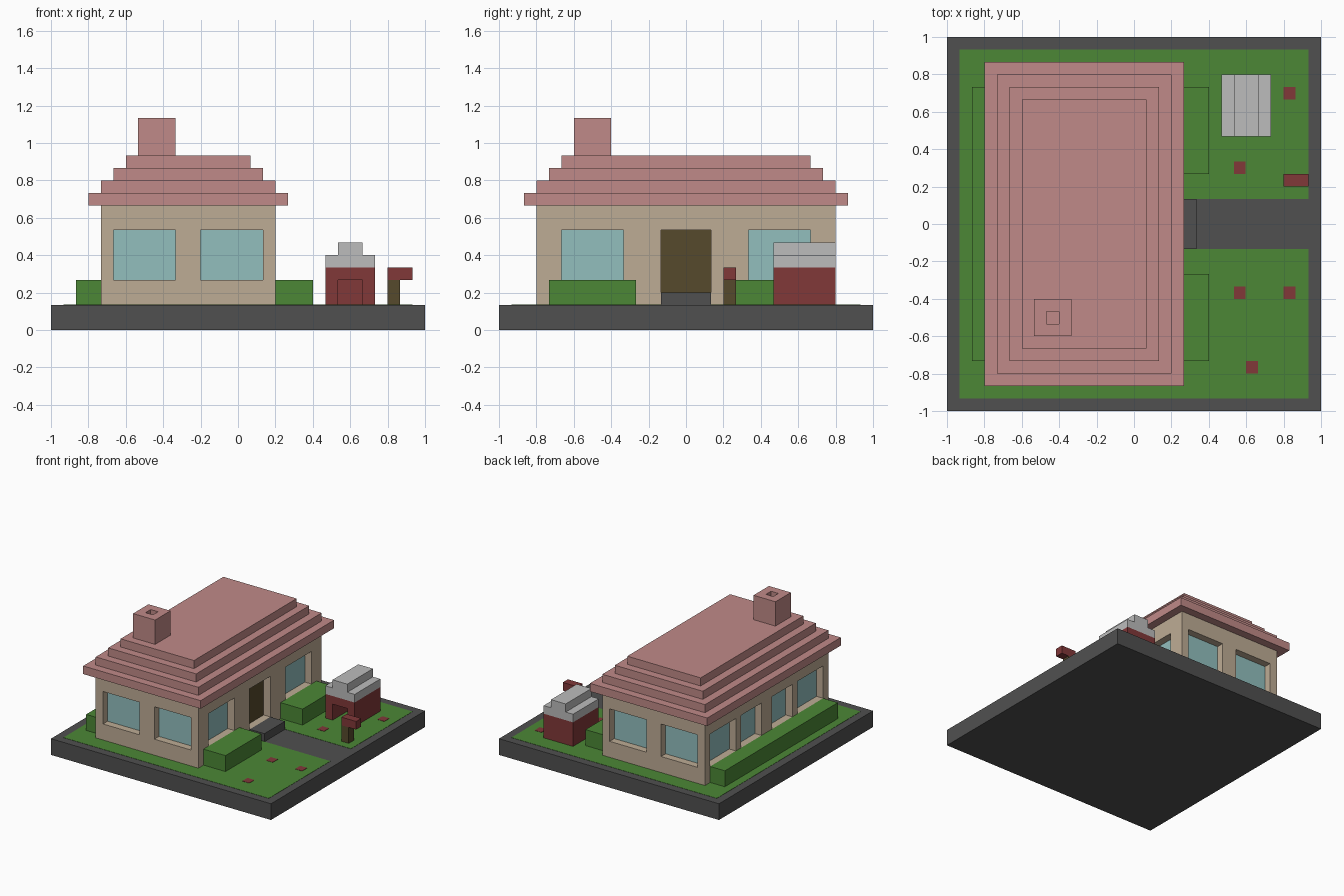
import bpy, bmesh
from mathutils import Vector

if "Cube" in bpy.data.objects:
    bpy.data.objects.remove(bpy.data.objects["Cube"], do_unlink=True)

U = 1 / 15        # block size; all coordinates below are in blocks
D = 0.98          # depth of window and door recesses
T = 0.06          # thickness of painted plates


def material(name, r, g, b):
    def lin(c):
        c /= 255
        return c / 12.92 if c <= 0.04045 else ((c + 0.055) / 1.055) ** 2.4
    col = (lin(r), lin(g), lin(b), 1)
    m = bpy.data.materials.new(name)
    m.diffuse_color = col
    m.use_nodes = True
    bsdf = next(n for n in m.node_tree.nodes if n.type == 'BSDF_PRINCIPLED')
    bsdf.inputs["Base Color"].default_value = col
    bsdf.inputs["Roughness"].default_value = 0.9
    return m


STONE = material("dark stone", 80, 80, 80)
GRASS = material("grass green", 76, 135, 54)
WALL = material("beige wall", 190, 172, 149)
ROOF = material("pink roof", 192, 138, 136)
GLASS = material("window glass", 146, 191, 190)
WOOD = material("dark wood", 86, 74, 44)
RED = material("dark red", 129, 56, 57)
SILVER = material("light grey", 188, 188, 188)


def boxes(name, mat, *specs):
    """One object made of boxes, each (x0, x1, y0, y1, z0, z1) in blocks."""
    bm = bmesh.new()
    for x0, x1, y0, y1, z0, z1 in specs:
        lo, hi = Vector((x0, y0, z0)) * U, Vector((x1, y1, z1)) * U
        for v in bmesh.ops.create_cube(bm, size=1)["verts"]:
            v.co = [lo[i] + (v.co[i] + 0.5) * (hi[i] - lo[i]) for i in range(3)]
    me = bpy.data.meshes.new(name)
    bm.to_mesh(me)
    bm.free()
    if mat:
        me.materials.append(mat)
    ob = bpy.data.objects.new(name, me)
    bpy.context.collection.objects.link(ob)
    return ob


def carve(ob, *specs):
    """Cut boxes out of an object and bake the result."""
    cutter = boxes("cutter", None, *specs)
    cutter.hide_render = True
    mod = ob.modifiers.new("carve", 'BOOLEAN')
    mod.object = cutter
    mod.operation = 'DIFFERENCE'
    mod.solver = 'EXACT'
    bpy.context.view_layer.update()
    baked = bpy.data.meshes.new_from_object(
        ob.evaluated_get(bpy.context.evaluated_depsgraph_get()))
    ob.modifiers.clear()
    ob.data = baked
    bpy.data.objects.remove(cutter, do_unlink=True)


# Ground slab with lawns and flowers
boxes("base_slab", STONE, (-15, 15, -15, 15, 0, 2))
boxes("lawn", GRASS,
      (-14, 3, -14, 14, 2 - T, 2 + T / 2),
      (3, 14, -14, -2, 2 - T, 2 + T / 2),
      (3, 14, 2, 14, 2 - T, 2 + T / 2))
for i, (x, y) in enumerate([(12, 10), (8, 4), (8, -6), (12, -6), (9, -12)]):
    boxes(f"flower_{i + 1}", RED, (x, x + 1 - T, y, y + 1, 2, 2 + T))

# House walls with recessed openings
walls = boxes("house_walls", WALL, (-11, 3, -12, 12, 2, 10))
cuts, panes = [], []
for x0, x1 in [(-10, -5), (-3, 2)]:            # front and back windows
    cuts += [(x0, x1, -13, -12 + D, 4, 8), (x0, x1, 12 - D, 13, 4, 8)]
    panes += [(x0, x1, -12 + D, -12 + D + T, 4, 8),
              (x0, x1, 12 - D - T, 12 - D, 4, 8)]
for y0, y1 in [(-10, -5), (5, 10)]:            # windows beside the door
    cuts.append((3 - D, 4, y0, y1, 4, 8))
    panes.append((3 - D - T, 3 - D, y0, y1, 4, 8))
for y0, y1 in [(-11, -6), (-5, -1), (1, 5), (6, 11)]:   # far side windows
    cuts.append((-12, -11 + D, y0, y1, 4, 8))
    panes.append((-11 + D, -11 + D + T, y0, y1, 4, 8))
cuts.append((3 - D, 4, -2, 2, 3, 8))           # doorway
carve(walls, *cuts)

# Panes and door sit just proud of the recess backs
PROUD = 0.08
for i, p in enumerate(panes):
    axis = 0 if p[1] - p[0] < 1 else 1
    p = list(p)
    mid = (p[2 * axis] + p[2 * axis + 1]) / 2
    s = PROUD if mid > 0 else -PROUD
    p[2 * axis] += s
    p[2 * axis + 1] += s
    boxes(f"window_pane_{i + 1}", GLASS, p)
boxes("door", WOOD, (3 - D - T + PROUD, 3 - D + PROUD, -2, 2, 3, 8))
boxes("door_step", STONE, (3, 5, -2, 2, 2, 3))

# Stepped roof and chimney
for i in range(4):
    boxes(f"roof_tier_{i + 1}", ROOF,
          (-12 + i, 4 - i, -13 + i, 13 - i, 10 + i, 11 + i))
chimney = boxes("chimney", ROOF, (-8, -5, -9, -6, 14, 17))
carve(chimney, (-7, -6, -8, -7, 15, 18))

# Hedges
boxes("long_hedge", GRASS, (-13, -11, -11, 11, 2, 4))
boxes("front_hedge", GRASS, (3, 6, -11, -4, 2, 4))
boxes("back_hedge", GRASS, (3, 6, 4, 11, 2, 4))

# Kennel with an open doorway
kennel = boxes("kennel_walls", RED, (7, 11, 7, 12, 2, 5))
carve(kennel, (8, 10, 6, 11, 1, 4))
boxes("kennel_roof_lower", SILVER, (7, 11, 7, 12, 5, 6))
boxes("kennel_roof_upper", SILVER, (8, 10, 7, 12, 6, 7))

# Letterbox on a post
boxes("letterbox_post", WOOD, (12, 13, 3, 4, 2, 4))
boxes("letterbox", RED, (12, 14, 3, 4, 4, 5))
